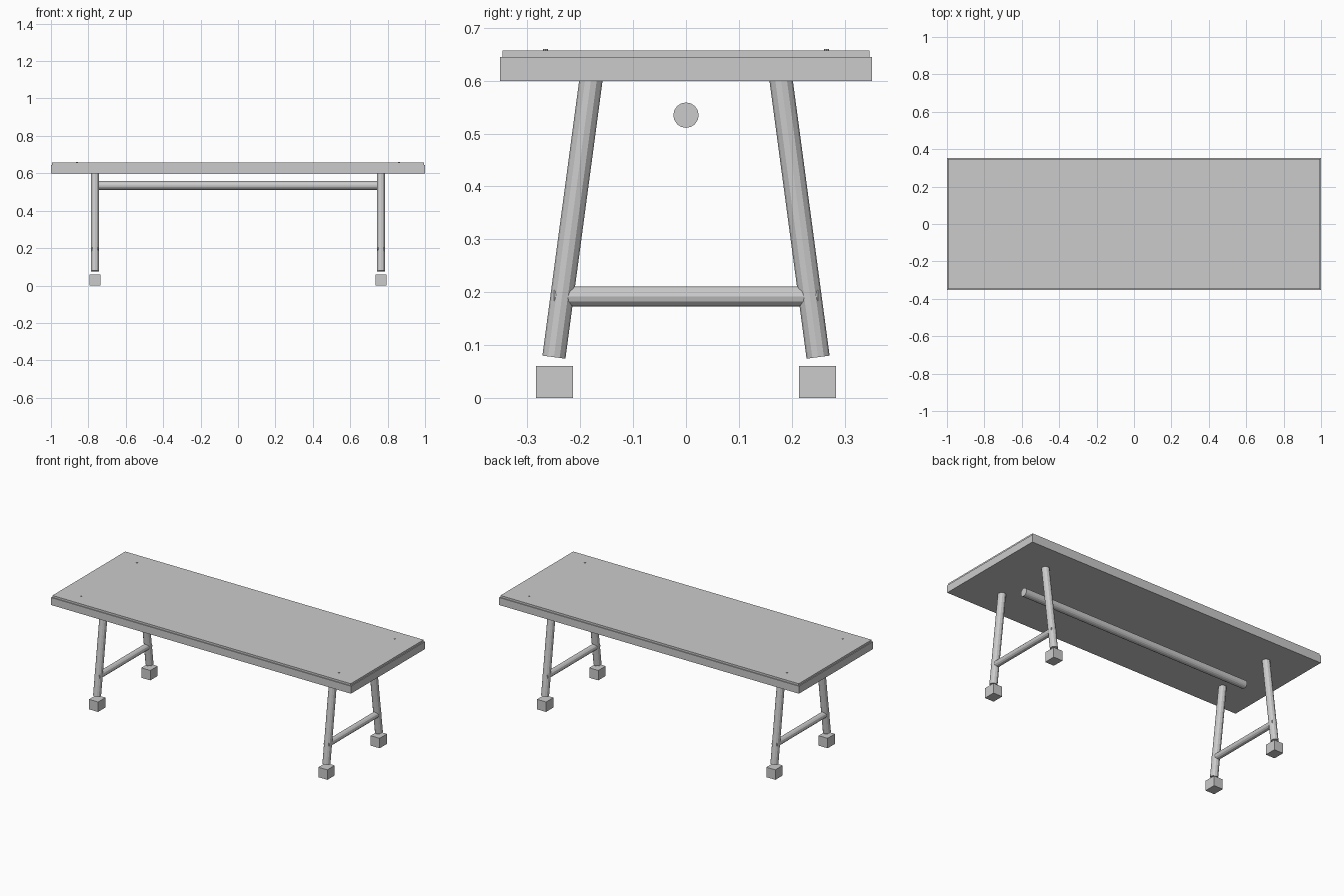
import bpy
from mathutils import Vector

if "Cube" in bpy.data.objects:
    bpy.data.objects.remove(bpy.data.objects["Cube"])


def box(name, center, size):
    bpy.ops.mesh.primitive_cube_add(size=1, location=center)
    ob = bpy.context.object
    ob.name = name
    ob.scale = size
    bpy.ops.object.transform_apply(location=False, rotation=False, scale=True)
    return ob


def rod(name, start, end, radius, sides=12):
    a, b = Vector(start), Vector(end)
    d = b - a
    bpy.ops.mesh.primitive_cylinder_add(vertices=sides, radius=radius,
                                        depth=d.length, location=(a + b) / 2)
    ob = bpy.context.object
    ob.name = name
    ob.rotation_euler = d.to_track_quat('Z', 'Y').to_euler()
    return ob


LEG_X = 0.765

# Table top: thick slab with a slightly inset surface panel
box("tabletop_slab", (0, 0, 0.6225), (2.0, 0.704, 0.045))
box("tabletop_panel", (0, 0, 0.651), (1.99, 0.694, 0.012))

# Long stretcher under the top
rod("long_stretcher", (-LEG_X, 0, 0.535), (LEG_X, 0, 0.535), 0.024, 16)

for sx, side in ((-1, "left"), (1, "right")):
    x = sx * LEG_X
    # Low crossbar joining each pair of legs, its ends just showing
    rod(f"{side}_crossbar", (x, -0.25, 0.192), (x, 0.25, 0.192), 0.019)
    for sy, end in ((-1, "front"), (1, "back")):
        # Splayed leg, block foot and screw head
        rod(f"{end}_{side}_leg", (x, sy * 0.25, 0.077), (x, sy * 0.1785, 0.612), 0.022)
        box(f"{end}_{side}_foot", (x, sy * 0.249, 0.03), (0.06, 0.07, 0.06))
        rod(f"{end}_{side}_screw", (sx * 0.86, sy * 0.266, 0.65),
            (sx * 0.86, sy * 0.266, 0.66), 0.005, 8)
